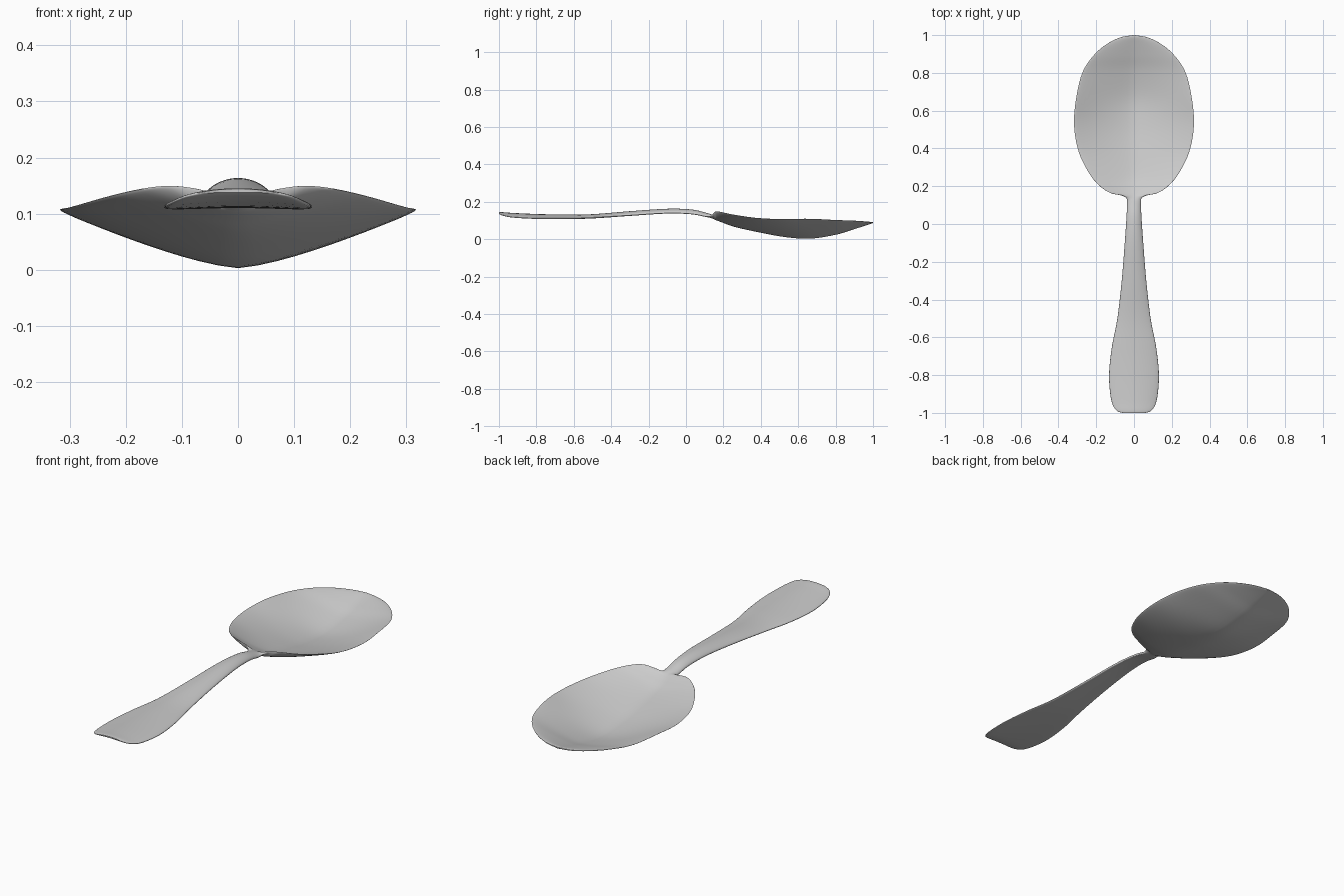
import bpy, bmesh, math
from mathutils import Vector

if "Cube" in bpy.data.objects:
    bpy.data.objects.remove(bpy.data.objects["Cube"])

# Stations along the spoon: y, half width, edge height, centre height, half thickness
HANDLE = [
    (-1.0, .060, .138, .141, .003), (-.985, .095, .130, .138, .007),
    (-.93, .121, .119, .131, .010), (-.80, .132, .112, .124, .011),
    (-.65, .117, .112, .121, .011), (-.50, .088, .116, .123, .011),
    (-.30, .065, .130, .138, .012), (-.10, .049, .142, .151, .012),
    (.03, .040, .138, .147, .012), (.11, .037, .124, .130, .011),
]
BOWL = [
    (.138, .042, .128, .122, .010), (.152, .070, .141, .116, .010),
    (.163, .122, .148, .111, .010), (.195, .174, .143, .098, .009),
    (.26, .232, .130, .074, .008), (.38, .292, .113, .047, .008),
    (.52, .317, .107, .021, .008), (.66, .307, .109, .011, .008),
    (.80, .274, .102, .032, .008), (.89, .216, .099, .058, .007),
    (.95, .148, .095, .076, .006), (.987, .075, .091, .087, .005),
    (1.0, .004, .089, .089, .003),
]
SUB, HALF = 5, 28


def smooth_path(pts):
    """Catmull-Rom through all stations."""
    pts = [Vector(p) for p in pts]
    out = []
    for i in range(len(pts) - 1):
        a, b, c, d = pts[max(i - 1, 0)], pts[i], pts[i + 1], pts[min(i + 2, len(pts) - 1)]
        for k in range(SUB):
            t = k / SUB
            out.append(.5 * (2 * b + (c - a) * t + (2 * a - 5 * b + 4 * c - d) * t * t
                             + (3 * b - a - 3 * c + d) * t ** 3))
    return out + [pts[-1]]


# Loft one thin closed section through handle and bowl
bm = bmesh.new()
rings = []
for y, w, edge, mid, h in smooth_path(HANDLE + BOWL):
    blend = min(max((y - .1) / .15, 0), 1)
    power = 2 - .62 * blend
    ring = []
    for j in range(2 * HALF):
        a = math.pi * j / HALF
        u, s = math.cos(a), math.sin(a)
        z = mid + (edge - mid) * abs(u) ** power
        thick = h * math.copysign(abs(s) ** .8, s)
        ring.append(bm.verts.new((w * u, y, z + thick)))
    rings.append(ring)
for r, q in zip(rings, rings[1:]):
    for j in range(2 * HALF):
        k = (j + 1) % (2 * HALF)
        bm.faces.new((r[j], r[k], q[k], q[j]))
bm.faces.new(rings[0])
bm.faces.new(rings[-1])
bmesh.ops.recalc_face_normals(bm, faces=bm.faces)

mesh = bpy.data.meshes.new("spoon")
bm.to_mesh(mesh)
bm.free()
spoon = bpy.data.objects.new("spoon", mesh)
bpy.context.collection.objects.link(spoon)
bpy.context.view_layer.objects.active = spoon
spoon.select_set(True)
bpy.ops.object.shade_smooth_by_angle(angle=math.radians(50))
